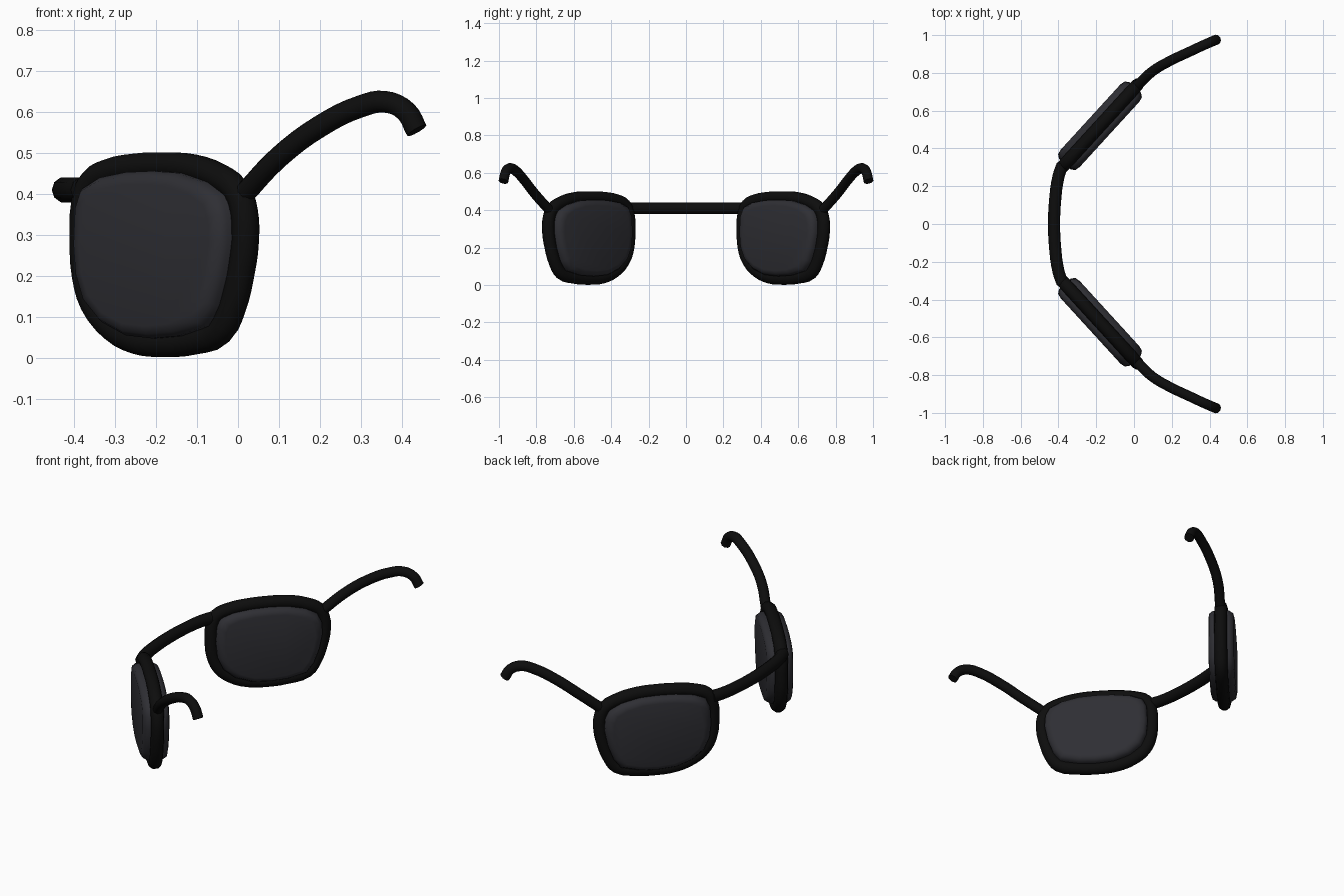
import bpy, bmesh
from mathutils import Vector

if "Cube" in bpy.data.objects:
    bpy.data.objects.remove(bpy.data.objects["Cube"])


def material(name, c):
    m = bpy.data.materials.new(name)
    m.diffuse_color = (*c, 1)
    m.use_nodes = True
    m.node_tree.nodes["Principled BSDF"].inputs["Base Color"].default_value = m.diffuse_color
    return m


BLACK = material("black_frame", (0.004, 0.004, 0.004))
TINT = material("dark_lens", (0.028, 0.028, 0.034))


def finish(ob, angle=0.9):
    bpy.ops.object.select_all(action='DESELECT')
    ob.select_set(True)
    bpy.context.view_layer.objects.active = ob
    if ob.type == 'CURVE':
        bpy.ops.object.convert(target='MESH')
        ob = bpy.context.object
    bpy.ops.object.shade_smooth_by_angle(angle=angle)


def tube(name, pts, radius, cyclic=False, res=4):
    """Round tube along a smooth path."""
    cu = bpy.data.curves.new(name, 'CURVE')
    cu.dimensions = '3D'
    cu.bevel_depth = radius
    cu.bevel_resolution = 3
    cu.resolution_u = res
    cu.use_fill_caps = True
    sp = cu.splines.new('BEZIER')
    sp.bezier_points.add(len(pts) - 1)
    for bp, p in zip(sp.bezier_points, pts):
        bp.co = p
        bp.handle_left_type = bp.handle_right_type = 'AUTO'
    sp.use_cyclic_u = cyclic
    cu.materials.append(BLACK)
    ob = bpy.data.objects.new(name, cu)
    bpy.context.collection.objects.link(ob)
    finish(ob)


# Rim outline in the lens plane: (along the lens, height)
OUTLINE = [(-.287, .38), (-.265, .425), (-.2, .452), (-.1, .466), (0, .469),
           (.1, .464), (.2, .44), (.265, .405), (.288, .36), (.293, .29),
           (.275, .2), (.245, .12), (.205, .066), (.1, .04), (0, .034),
           (-.1, .042), (-.19, .075), (-.255, .13), (-.285, .2), (-.293, .28)]
# Lens thickness profile: (offset from the lens plane, outline scale)
LENS = [(-.068, .80), (-.062, .89), (-.042, .94), (.042, .94), (.062, .89), (.068, .80)]
TEMPLE = [(.015, .73, .40), (.1, .81, .49), (.2, .868, .565), (.3, .915, .614),
          (.36, .943, .625), (.41, .965, .602), (.437, .976, .555)]


def lens_point(t, z, n, s):
    """Lens plane to world; s is the side (+1 or -1 in y)."""
    return Vector((-.18 + .675 * t - .738 * n, s * (.52 + .738 * t + .675 * n), z))


def lens(name, s):
    bm = bmesh.new()
    rings = [[bm.verts.new(lens_point(t * k, .25 + (z - .25) * k, n, s))
              for t, z in OUTLINE] for n, k in LENS]
    m = len(OUTLINE)
    for a, b in zip(rings, rings[1:]):
        for i in range(m):
            j = (i + 1) % m
            bm.faces.new((a[i], a[j], b[j], b[i]))
    bm.faces.new(rings[0])
    bm.faces.new(rings[-1])
    bmesh.ops.recalc_face_normals(bm, faces=bm.faces)
    me = bpy.data.meshes.new(name)
    bm.to_mesh(me)
    bm.free()
    me.materials.append(TINT)
    ob = bpy.data.objects.new(name, me)
    bpy.context.collection.objects.link(ob)
    finish(ob)


for side, s in (("left", 1), ("right", -1)):
    tube(side + "_rim", [lens_point(t, z, 0, s) for t, z in OUTLINE], .034, True, 3)
    lens(side + "_lens", s)
    tube(side + "_temple", [(x, s * y, z) for x, y, z in TEMPLE], .027)

# Bridge between the rims
tube("bridge", [(-.378, -.315, .41), (-.4, -.25, .41), (-.418, -.12, .41), (-.423, 0, .41),
                (-.418, .12, .41), (-.4, .25, .41), (-.378, .315, .41)], .032)
